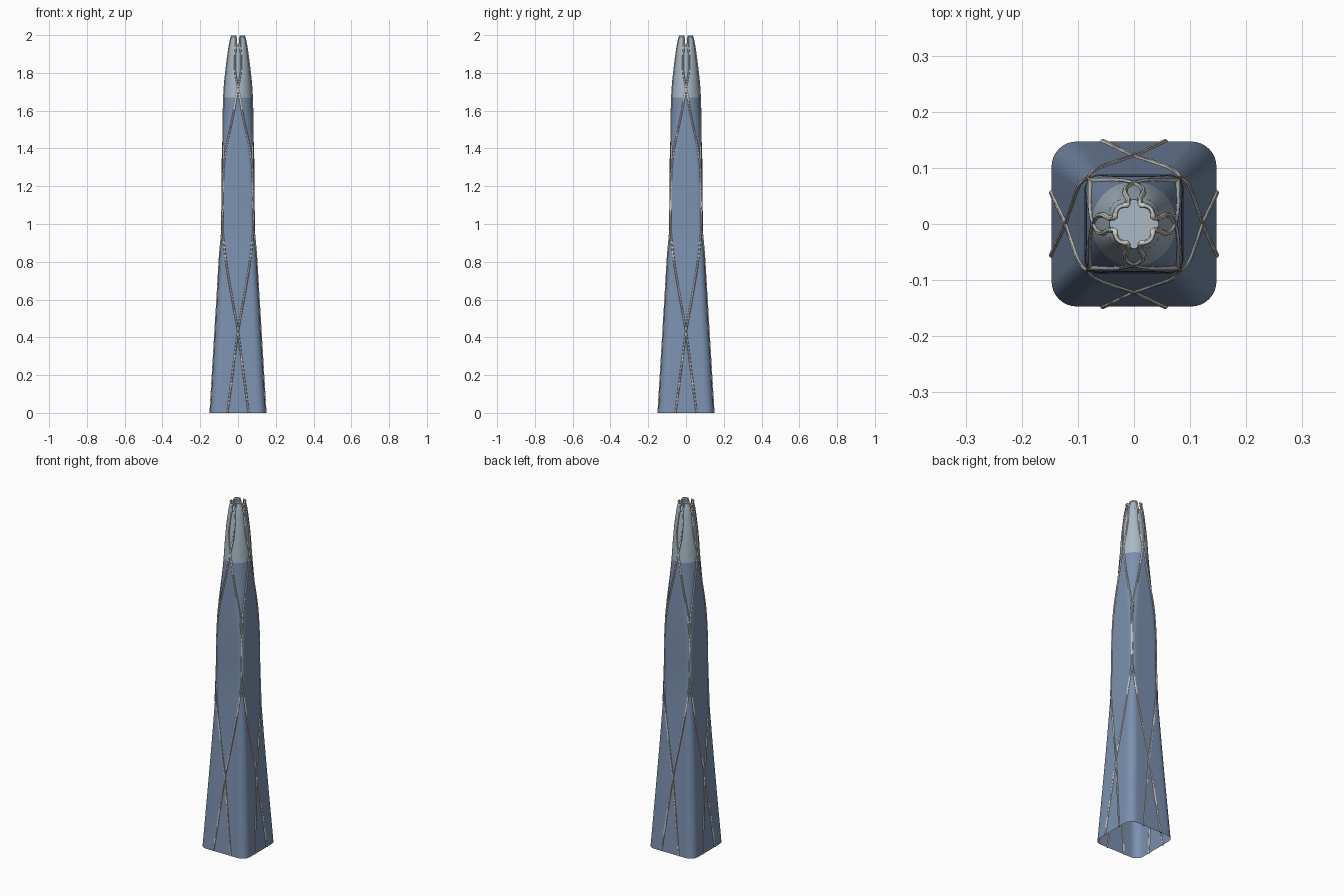
import bpy, bmesh, math
from mathutils import Matrix, Vector

cube = bpy.data.objects.get("Cube")
if cube:
    bpy.data.objects.remove(cube, do_unlink=True)


def material(name, rgb):
    m = bpy.data.materials.new(name)
    m.use_nodes = True
    m.diffuse_color = (*rgb, 1)
    m.node_tree.nodes["Principled BSDF"].inputs["Base Color"].default_value = (*rgb, 1)
    return m


BLUE = material("blue glass", (0.20, 0.28, 0.43))
PALE = material("pale crown glass", (0.40, 0.49, 0.56))
STEEL = material("light steel", (0.60, 0.60, 0.57))

CROWN_Z = 1.67
ROOF_Z = 1.95
TOP_Z = 1.995
RIB = 0.0048

# height, half width, corner radius
PROFILE = [(0, .147, .045), (.43, .121, .042), (.8, .099, .034), (.98, .09, .028),
           (1.2, .088, .028), (1.35, .086, .04), (1.5, .081, .058), (CROWN_Z, .075, .073),
           (1.8, .065, .06), (1.9, .052, .04), (1.96, .042, .025), (2, .032, .015)]
# height, sideways offset of a rib from the middle of its face
WEAVE = [(0, .056), (.2, .03), (.43, 0), (.6, -.03), (.8, -.063), (.98, -.081), (1.2, -.082),
         (1.38, -.066), (1.55, -.031), (1.72, 0), (1.8, .014), (1.88, .016), (ROOF_Z, .01)]


def smooth(table, z, col):
    """Hermite interpolation of one column of a table."""
    n = len(table)
    i = max(k for k in range(n - 1) if table[k][0] <= z + 1e-9)

    def slope(k):
        a, b = table[max(k - 1, 0)], table[min(k + 1, n - 1)]
        return (b[col] - a[col]) / (b[0] - a[0])
    a, b = table[i], table[i + 1]
    d = b[0] - a[0]
    s = (z - a[0]) / d
    return ((2*s**3 - 3*s*s + 1) * a[col] + (s**3 - 2*s*s + s) * d * slope(i)
            + (3*s*s - 2*s**3) * b[col] + (s**3 - s*s) * d * slope(i + 1))


def section(z):
    return smooth(PROFILE, z, 1), smooth(PROFILE, z, 2)


def on_face(z, t):
    """Point of the front skin at sideways offset t."""
    h, r = section(z)
    side = min(abs(t), h - 0.293 * r)
    over = max(side - (h - r), 0)
    depth = h - r + math.sqrt(max(r * r - over * over, 0))
    return Vector((math.copysign(side, t), -depth, z))


def quarter(z):
    """One corner outline, from the middle of the front to the middle of the side."""
    h, r = section(z)
    half = [((h - r) * f, h) for f in (0, .2, .4, .7, 1)]
    half += [(h - r + r * math.sin(a), h - r + r * math.cos(a))
             for a in (k * math.pi / 16 for k in range(1, 5))]
    return half + [(d, t) for t, d in reversed(half[:-1])]


def ring(z):
    """Whole outline, notched at the middle of each face near the top."""
    pts = []
    for k in range(4):
        turn = Matrix.Rotation(k * math.pi / 2, 3, 'Z')
        for x, y in quarter(z)[:-1]:
            rise = min(max((min(x, y) - .003) / .01, 0), 1)
            zz = min(z, ROOF_Z + (TOP_Z - ROOF_Z) * rise)
            if zz < z:
                h = section(zz)[0]
                x, y = (x, h) if x < y else (h, y)
            pts.append(turn @ Vector((x, -y, zz)))
    return pts


def finish(bm, name, mats, angle=40):
    me = bpy.data.meshes.new(name)
    bm.to_mesh(me)
    bm.free()
    ob = bpy.data.objects.new(name, me)
    bpy.context.collection.objects.link(ob)
    for m in mats:
        me.materials.append(m)
    bpy.ops.object.select_all(action='DESELECT')
    ob.select_set(True)
    bpy.context.view_layer.objects.active = ob
    bpy.ops.object.shade_smooth_by_angle(angle=math.radians(angle))
    return ob


# Glass skin, open at the foot, with a paler crown
levels = [CROWN_Z * k / 32 for k in range(33)]
levels += [CROWN_Z + (TOP_Z - CROWN_Z) * k / 16 for k in range(1, 17)]
bm = bmesh.new()
rows = [[bm.verts.new(p) for p in ring(z)] for z in levels]
for z, low, high in zip(levels, rows, rows[1:]):
    for i in range(len(low)):
        j = (i + 1) % len(low)
        f = bm.faces.new((low[i], low[j], high[j], high[i]))
        f.material_index = int(z > CROWN_Z - .001)
bmesh.ops.remove_doubles(bm, verts=bm.verts, dist=1e-5)
finish(bm, "glass_tower", [BLUE, PALE])

# Roof plate set just below the crown notches
bm = bmesh.new()
bm.faces.new([bm.verts.new(p) for p in ring(ROOF_Z - .004)])
finish(bm, "roof", [PALE])


def tubes(name, paths):
    """Round bars along the given paths, as one mesh."""
    cu = bpy.data.curves.new(name, 'CURVE')
    cu.dimensions = '3D'
    cu.bevel_depth = RIB
    cu.bevel_resolution = 1
    cu.use_fill_caps = True
    cu.materials.append(STEEL)
    for path in paths:
        sp = cu.splines.new('POLY')
        sp.points.add(len(path) - 1)
        for p, co in zip(sp.points, path):
            p.co = (*co, 1)
    tmp = bpy.data.objects.new(name + "_path", cu)
    bpy.context.collection.objects.link(tmp)
    bpy.context.view_layer.update()
    me = bpy.data.meshes.new_from_object(tmp.evaluated_get(bpy.context.evaluated_depsgraph_get()))
    bm = bmesh.new()
    bm.from_mesh(me)
    bpy.data.objects.remove(tmp, do_unlink=True)
    return finish(bm, name, [STEEL], 60)


# Woven ribs on the four faces, and rims arching over the crown corners
ribs, rims = [], []
steps = 80
for k in range(4):
    turn = Matrix.Rotation(k * math.pi / 2, 3, 'Z')
    for side in (-1, 1):
        heights = [ROOF_Z * i / steps for i in range(steps + 1)]
        ribs.append([turn @ on_face(z, side * smooth(WEAVE, z, 1)) for z in heights])
    arch = [on_face(ROOF_Z, .01)]
    for z in (1.97, 1.985):
        arch.append(on_face(z, .011))
    corner = quarter(TOP_Z)[3:-3]
    arch += [Vector((x, -y, TOP_Z)) for x, y in corner]
    arch += [Vector((-p.y, -p.x, p.z)) for p in reversed(arch[:3])]
    rims.append([turn @ p for p in arch])
tubes("woven_ribs", ribs)
tubes("crown_rims", rims)
